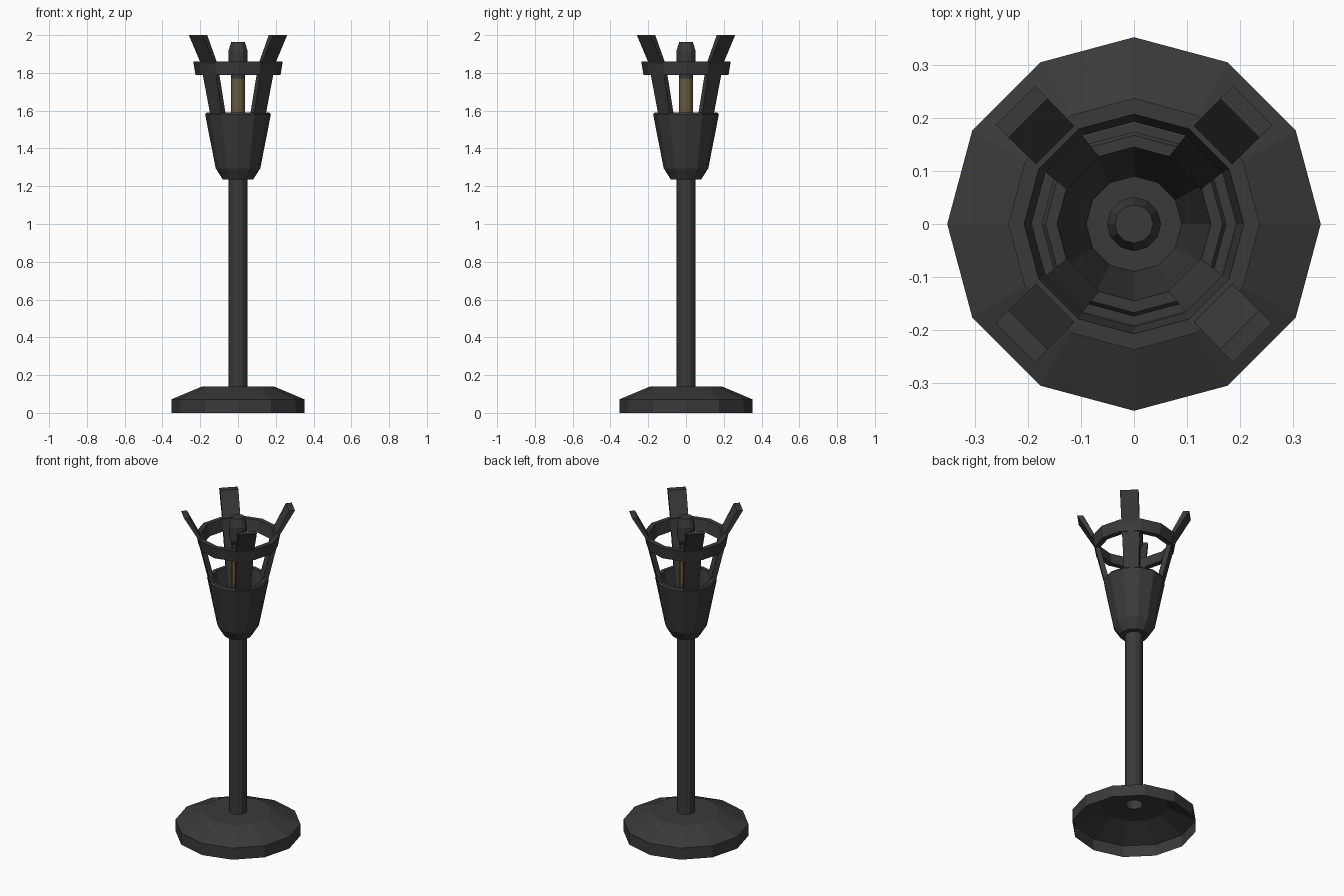
import bpy, bmesh, math
from mathutils import Vector

if "Cube" in bpy.data.objects:
    bpy.data.objects.remove(bpy.data.objects["Cube"])


def material(name, rgb):
    m = bpy.data.materials.new(name)
    m.diffuse_color = (*rgb, 1)
    m.use_nodes = True
    m.node_tree.nodes["Principled BSDF"].inputs["Base Color"].default_value = m.diffuse_color
    return m


IRON = material("dark iron", (0.042, 0.042, 0.042))
WOOD = material("brown wick", (0.135, 0.098, 0.042))


def finish(name, bm, mat):
    bmesh.ops.recalc_face_normals(bm, faces=bm.faces)
    me = bpy.data.meshes.new(name)
    bm.to_mesh(me)
    bm.free()
    me.materials.append(mat)
    ob = bpy.data.objects.new(name, me)
    bpy.context.collection.objects.link(ob)
    return ob


def lathe(name, profile, mat, closed=False, cap_start=False, cap_end=False, n=12):
    """Turn an (r, z) profile around z with n flat sides, corners on the axes."""
    bm = bmesh.new()
    rings = []
    for r, z in profile:
        rings.append([bm.verts.new((r * math.cos(2 * math.pi * i / n),
                                    r * math.sin(2 * math.pi * i / n), z))
                      for i in range(n)])
    pairs = list(zip(rings, rings[1:]))
    if closed:
        pairs.append((rings[-1], rings[0]))
    for a, b in pairs:
        for i in range(n):
            j = (i + 1) % n
            bm.faces.new((a[i], a[j], b[j], b[i]))
    if cap_start:
        bm.faces.new(rings[0][::-1])
    if cap_end:
        bm.faces.new(rings[-1])
    return finish(name, bm, mat)


# hollow foot with open pole
lathe("base_and_pole", [(0.352, 0), (0.352, 0.072), (0.19, 0.14), (0.05, 0.14), (0.05, 1.25)], IRON)

# cup with inner wall and floor
lathe("cup", [(0.05, 1.235), (0.08, 1.235), (0.118, 1.295), (0.174, 1.58), (0.167, 1.59),
              (0.145, 1.59), (0.09, 1.30)], IRON, cap_end=True)

# hoop
lathe("hoop", [(0.225, 1.79), (0.237, 1.86), (0.207, 1.86), (0.193, 1.79)], IRON, closed=True)

# wick and its cap
lathe("wick", [(0.036, 1.30), (0.036, 1.77)], WOOD)
lathe("wick_cap", [(0.036, 1.77), (0.036, 1.80), (0.051, 1.83), (0.051, 1.915), (0.036, 1.963)],
      IRON, cap_start=True, cap_end=True)

# four prongs on the diagonals: (inner r, outer r, half width, z)
SECTIONS = [(0.135, 0.165, 0.043, 1.58), (0.188, 0.215, 0.049, 1.79),
            (0.206, 0.228, 0.051, 1.85), (0.282, 0.316, 0.052, 2.0)]
for k in range(4):
    ang = math.radians(45 + 90 * k)
    out = Vector((math.cos(ang), math.sin(ang), 0))
    side = Vector((-out.y, out.x, 0))
    bm = bmesh.new()
    loops = []
    for ri, ro, w, z in SECTIONS:
        up = Vector((0, 0, z))
        loops.append([bm.verts.new(out * r + side * s + up)
                      for r, s in ((ri, -w), (ro, -w), (ro, w), (ri, w))])
    for a, b in zip(loops, loops[1:]):
        for i in range(4):
            j = (i + 1) % 4
            bm.faces.new((a[i], a[j], b[j], b[i]))
    bm.faces.new(loops[0][::-1])
    bm.faces.new(loops[-1])
    finish(f"prong_{k + 1}", bm, IRON)
